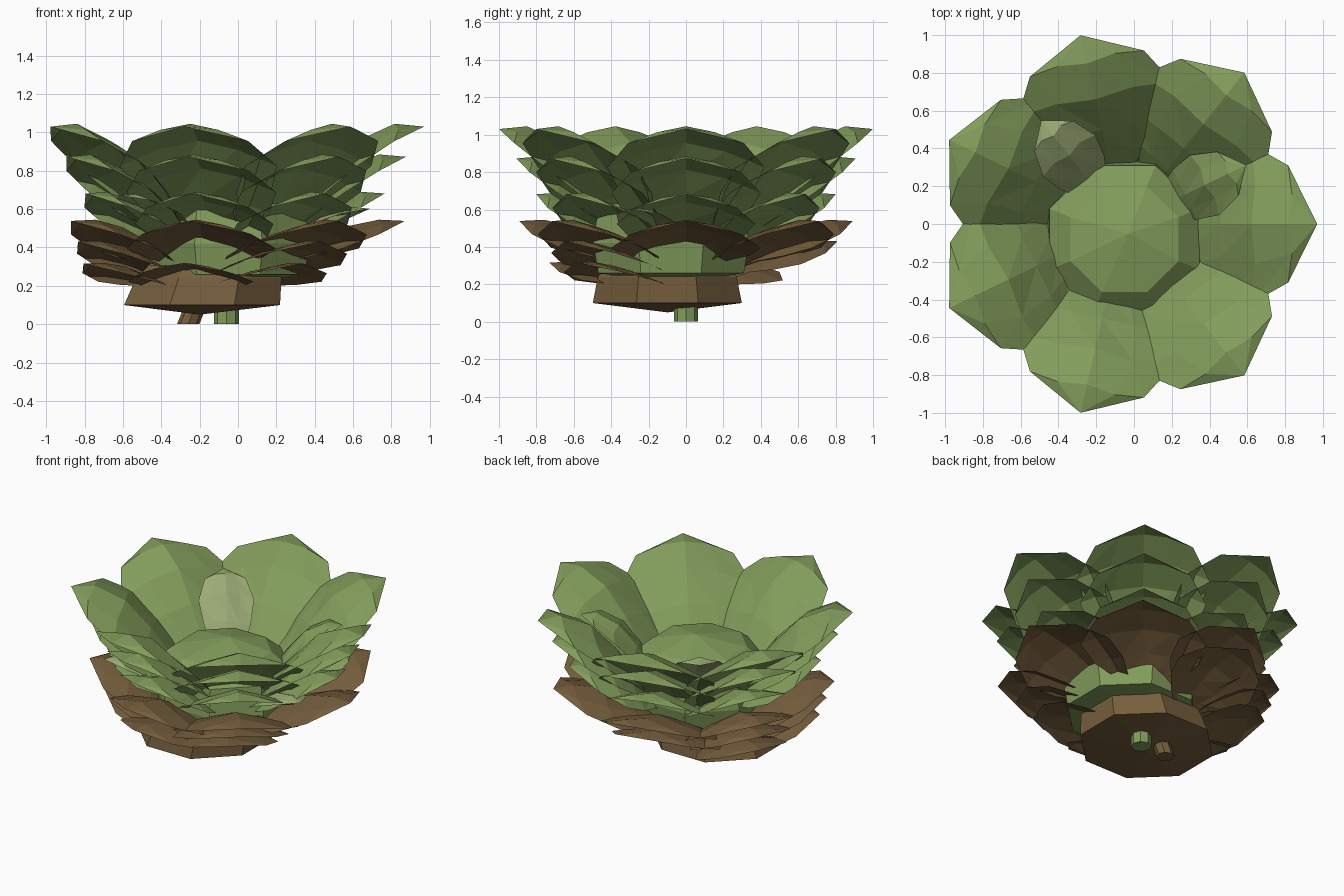
import bpy, bmesh, math
from mathutils import Vector

if "Cube" in bpy.data.objects:
    bpy.data.objects.remove(bpy.data.objects["Cube"])


def material(name, rgb):
    m = bpy.data.materials.new(name)
    m.diffuse_color = (*rgb, 1)
    m.use_nodes = True
    m.node_tree.nodes["Principled BSDF"].inputs["Base Color"].default_value = m.diffuse_color
    return m


GREEN = material("leaf_green", (0.225, 0.335, 0.105))
PALE = material("pale_leaf", (0.33, 0.41, 0.18))
BROWN = material("dry_brown", (0.18, 0.112, 0.047))

# Leaf rows: radius fraction, height fraction, half width, edge droop
LEAF = [(0.08, 0.0, 0.02, 0.0), (0.22, 0.12, 0.04, 0.01), (0.37, 0.40, 0.22, 0.03),
        (0.50, 0.64, 0.35, 0.09), (0.66, 0.88, 0.42, 0.13), (0.85, 1.0, 0.31, 0.09),
        (1.0, 0.98, 0.0, 0.0)]


def finish(bm, name, mat):
    me = bpy.data.meshes.new(name)
    bm.to_mesh(me)
    bm.free()
    me.materials.append(mat)
    ob = bpy.data.objects.new(name, me)
    bpy.context.collection.objects.link(ob)
    return ob


def add_leaf(bm, angle, radius, z0, z1, width, cx, droop=1.0):
    """Faceted leaf sheet; cx(z) gives the axis position."""
    rows = []
    ca, sa = math.cos(angle), math.sin(angle)
    for f, h, w, d in LEAF:
        row = []
        for t in (-1, -0.5, 0, 0.5, 1):
            if w == 0 and t:
                continue
            r = f * radius + 0.02 * (abs(t) == 0.5) * (f > 0.5)
            s = t * w * width
            z = z0 + h * (z1 - z0)
            row.append(bm.verts.new((cx(z) + r * ca - s * sa, r * sa + s * ca,
                                     z - d * droop * abs(t) ** 1.5)))
        rows.append(row)
    for a, b in zip(rows, rows[1:]):
        for i in range(4):
            if len(b) == 1:
                bm.faces.new((a[i], a[i + 1], b[0]))
            else:
                bm.faces.new((a[i], a[i + 1], b[i + 1]))
                bm.faces.new((a[i], b[i + 1], b[i]))


def leaf_ring(name, mat, radius, z0, z1, width, cx, droop, missing=()):
    bm = bmesh.new()
    for i in range(7):
        if i not in missing:
            add_leaf(bm, math.tau * i / 7, radius, z0, z1, width, cx, droop)
    finish(bm, name, mat)


def core(name, mat, cx, cy, rings, low, high, lean=0.0):
    """Eight sided domed head; lean shears it along x as it rises."""
    bm = bmesh.new()
    loops = [[bm.verts.new((cx + lean * (z - low) + r * math.cos(math.tau * (i + 0.5) / 8),
                            cy + r * 0.98 * math.sin(math.tau * (i + 0.5) / 8), z))
              for i in range(8)] for r, z in rings]
    bottom = bm.verts.new((cx, cy, low))
    top = bm.verts.new((cx + 0.02 + lean * (high - low), cy + 0.03, high))
    for i in range(8):
        j = (i + 1) % 8
        bm.faces.new((bottom, loops[0][j], loops[0][i]))
        bm.faces.new((top, loops[-1][i], loops[-1][j]))
        for a, b in zip(loops, loops[1:]):
            bm.faces.new((a[i], a[j], b[j], b[i]))
    finish(bm, name, mat)


def stem(name, mat, start, end, radius):
    bm = bmesh.new()
    bmesh.ops.create_cone(bm, cap_ends=True, segments=8, radius1=radius,
                          radius2=radius, depth=1)
    for v in bm.verts:
        v.co = Vector((v.co.x, v.co.y, 0)) + (Vector(end) if v.co.z > 0 else Vector(start))
    finish(bm, name, mat)


def green_axis(z):
    return -0.055


def brown_axis(z):
    return -0.25 + 0.38 * z


# Upper green rosette
leaf_ring("upper_leaves", GREEN, 1.025, 0.30, 1.045, 1.0, green_axis, 1.0)
leaf_ring("middle_leaves", GREEN, 0.93, 0.28, 0.885, 0.95, green_axis, 0.95)
leaf_ring("lower_leaves", GREEN, 0.82, 0.27, 0.69, 0.88, green_axis, 0.9)
core("green_core", GREEN, -0.05, -0.08,
     [(0.43, 0.26), (0.46, 0.42), (0.43, 0.61), (0.31, 0.71)], 0.2, 0.78)
stem("green_stem", GREEN, (-0.06, 0, 0), (-0.06, 0, 0.3), 0.065)

# Withered brown rosette on a leaning stem, with gaps in its lower tiers
leaf_ring("brown_upper_leaves", BROWN, 0.915, 0.22, 0.545, 0.95, brown_axis, 0.85)
leaf_ring("brown_middle_leaves", BROWN, 0.83, 0.19, 0.435, 0.88, brown_axis, 0.75, (0, 1, 5))
leaf_ring("brown_lower_leaves", BROWN, 0.75, 0.15, 0.32, 0.8, brown_axis, 0.6, (0, 1, 2))
core("brown_core", BROWN, -0.20, -0.1,
     [(0.44, 0.1), (0.41, 0.24), (0.30, 0.38)], 0.05, 0.48, 0.25)
stem("brown_stem", BROWN, (-0.26, 0, 0), (-0.17, 0, 0.22), 0.058)

# Small young leaves between the big ones
for k, (turn, radius, base, top, mat) in enumerate([
        (2.5, 0.70, 0.32, 0.92, PALE), (0.5, 0.72, 0.32, 0.90, GREEN),
        (-2.6, 0.82, 0.27, 0.68, PALE), (-0.42, 0.80, 0.27, 0.61, PALE)]):
    bm = bmesh.new()
    add_leaf(bm, math.tau * turn / 7, radius, base, top, 0.42, green_axis, 0.4)
    finish(bm, "young_leaf_%d" % (k + 1), mat)
